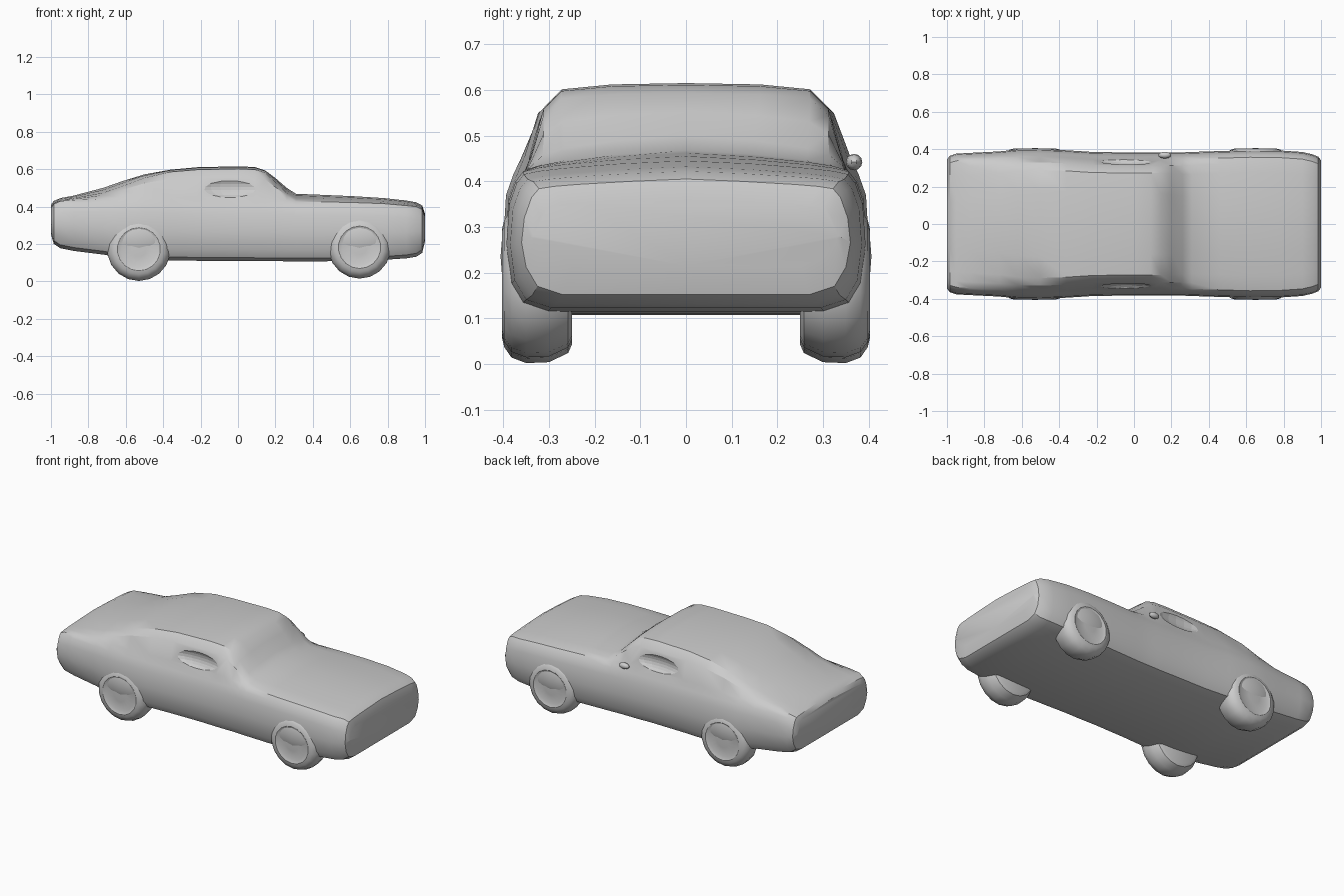
import bpy, bmesh, math

if "Cube" in bpy.data.objects:
    bpy.data.objects.remove(bpy.data.objects["Cube"])

# Stations along the car: x, floor z, shoulder z, top z, half width
STATIONS = [
    (-1.0, .25, .385, .41, .345), (-.985, .20, .41, .43, .365), (-.95, .177, .425, .445, .376),
    (-.88, .163, .43, .458, .38), (-.72, .143, .43, .50, .388), (-.62, .125, .43, .535, .398),
    (-.50, .115, .43, .572, .40), (-.36, .112, .425, .597, .394), (-.22, .11, .42, .61, .385),
    (0, .11, .42, .615, .382), (.09, .108, .42, .611, .382), (.145, .108, .42, .593, .382),
    (.20, .108, .42, .552, .382), (.26, .107, .42, .50, .383), (.31, .107, .418, .468, .385),
    (.46, .107, .418, .462, .39), (.62, .11, .415, .455, .395), (.78, .115, .41, .445, .393),
    (.90, .123, .40, .432, .385), (.955, .132, .395, .422, .372), (.985, .152, .38, .405, .36),
    (1.0, .215, .34, .36, .34),
]


def new_object(name, bm):
    bmesh.ops.recalc_face_normals(bm, faces=bm.faces)
    me = bpy.data.meshes.new(name)
    bm.to_mesh(me)
    bm.free()
    ob = bpy.data.objects.new(name, me)
    bpy.context.collection.objects.link(ob)
    return ob


def smooth(ob, angle=32):
    bpy.ops.object.select_all(action='DESELECT')
    ob.select_set(True)
    bpy.context.view_layer.objects.active = ob
    bpy.ops.object.shade_smooth_by_angle(angle=math.radians(angle))


def section(x, zb, zs, zt, w):
    # Upper part blends from a crowned deck to a boxy cabin as it gets taller
    t = min(1, max(0, (zt - zs - .04) / .12))
    low = [(0, zb), (w - .09, zb), (w - .035, zb + .018), (w - .01, zb + .06),
           (w, zb + (zs - zb) * .5), (w - .006, zs - .06), (w - .022, zs - .015)]
    deck = [(w - .038, .15), (w - .07, .35), (w - .12, .52), (w - .24, .8), (0, 1)]
    cabin = [(w - .04, .16), (w - .07, .72), (w - .11, .93), (w - .22, .985), (0, 1)]
    up = []
    for (ya, fa), (yb, fb) in zip(deck, cabin):
        f = fa + (fb - fa) * t
        up.append((ya + (yb - ya) * t, zs + (zt - zs) * f))
    half = low + up
    ring = half + [(-y, z) for y, z in reversed(half[1:-1])]
    return [(x, y, z) for y, z in ring]


def loft(name, rings):
    bm = bmesh.new()
    rows = [[bm.verts.new(p) for p in r] for r in rings]
    n = len(rows[0])
    for a, b in zip(rows, rows[1:]):
        for i in range(n):
            j = (i + 1) % n
            bm.faces.new((a[i], a[j], b[j], b[i]))
    bm.faces.new(rows[0])
    bm.faces.new(rows[-1])
    return new_object(name, bm)


def ball(name, loc, scale, seg=20, rings=12):
    bm = bmesh.new()
    bmesh.ops.create_uvsphere(bm, u_segments=seg, v_segments=rings, radius=1)
    bmesh.ops.scale(bm, vec=scale, verts=bm.verts)
    bmesh.ops.translate(bm, vec=loc, verts=bm.verts)
    return new_object(name, bm)


def lathe_y(name, cx, cz, profile, side, seg=18, sx=1):
    # profile: (y, radius) rings around a sideways axle
    rings = []
    for y, r in profile:
        rings.append([(cx + sx * r * math.cos(2 * math.pi * (i + .5) / seg), side * y,
                       cz + r * math.sin(2 * math.pi * (i + .5) / seg)) for i in range(seg)])
    return loft(name, rings)


# Body shell
body = loft("car_body", [section(*s) for s in STATIONS])

# Cabin cavity, see-through side window and shallow window recesses
bm = bmesh.new()
bmesh.ops.create_cube(bm, size=1)
bmesh.ops.scale(bm, vec=(.52, .55, .17), verts=bm.verts)
bmesh.ops.translate(bm, vec=(-.14, 0, .48), verts=bm.verts)
bmesh.ops.bevel(bm, geom=bm.edges[:], offset=.05, segments=3, affect='EDGES', profile=.5)
cutters = [new_object("cabin_cutter", bm)]
bm = bmesh.new()
bmesh.ops.create_cone(bm, cap_ends=True, segments=24, radius1=1, radius2=1, depth=1)
for v in bm.verts:
    x, y, z = v.co
    v.co = (-.05 + .12 * x, z, .497 + .048 * y)
cutters.append(new_object("window_cutter", bm))
for side in (-1, 1):
    cutters.append(ball("window_recess_cutter", (-.04, side * .365, .505), (.18, .055, .062)))
for c in cutters:
    c.hide_render = True
    c.hide_set(True)
    m = body.modifiers.new("cut", 'BOOLEAN')
    m.operation = 'DIFFERENCE'
    m.solver = 'EXACT'
    m.object = c
smooth(body)

# Wheels: rounded tyre with a slightly dished outer face
WHEEL = [(.25, .13), (.258, .148), (.30, .168), (.35, .17), (.382, .158), (.398, .135),
         (.403, .115), (.395, .095), (.398, .04)]
for label, cx, cz, k in (("rear", -.53, .172, 1), ("front", .65, .182, .985)):
    for sname, side in (("right", -1), ("left", 1)):
        prof = [(y, r * k) for y, r in WHEEL]
        smooth(lathe_y(f"{label}_{sname}_wheel", cx, cz, prof, side), 35)
        # Low swelling of the wing over the wheel
        smooth(ball(f"{label}_{sname}_arch", (cx, side * .33, .235), (.20, .076, .13)), 60)

# Single door mirror on the left side
smooth(ball("door_mirror", (.165, .368, .442), (.035, .018, .018), 10, 6), 50)
